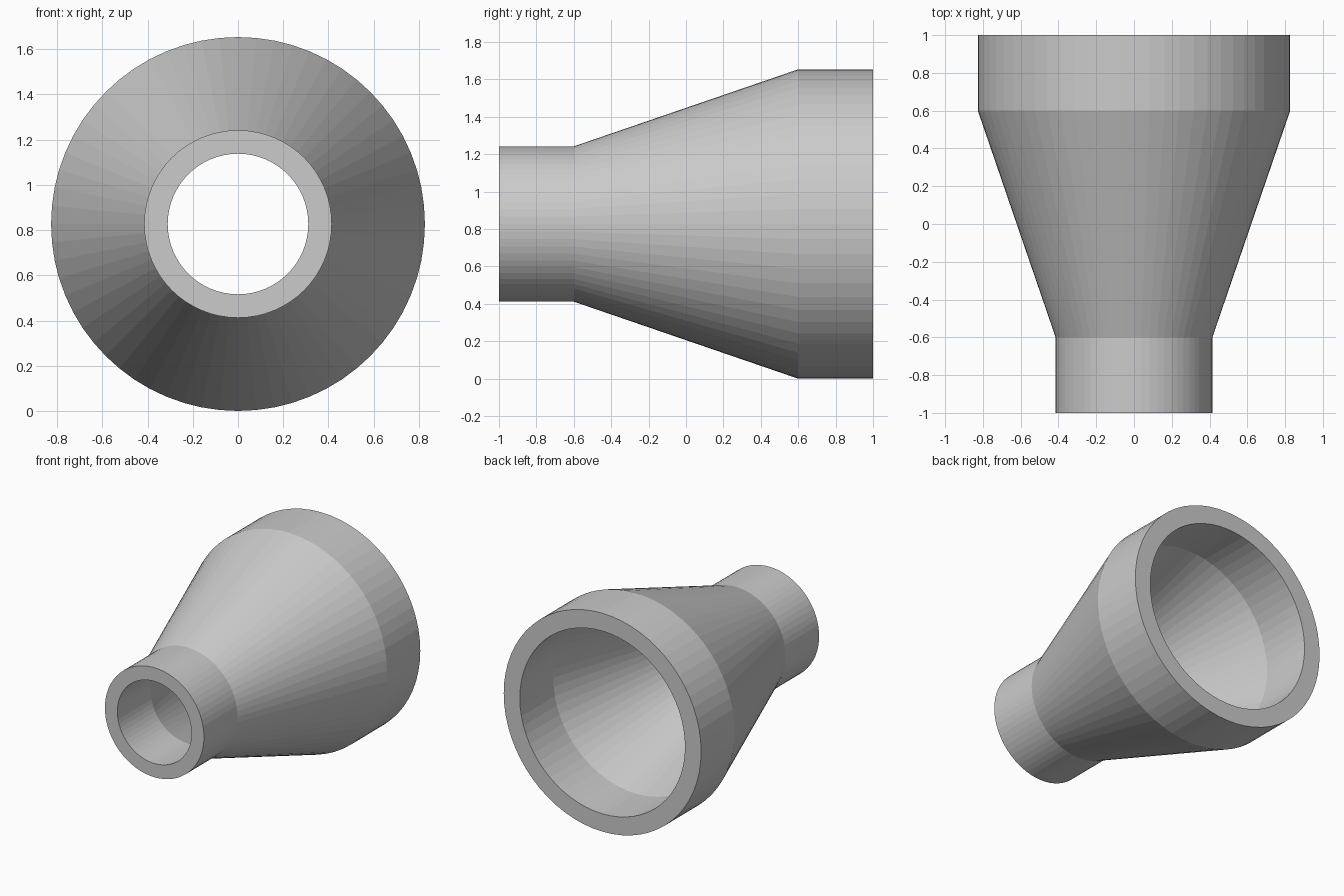
import bpy, bmesh
from math import cos, sin, tau

if "Cube" in bpy.data.objects:
    bpy.data.objects.remove(bpy.data.objects["Cube"])

SEGMENTS = 64
CENTRE_Z = 0.827

# Closed wall cross-section as (radius, y): outer skin front to back, then bore back to front
profile = [
    (0.415, -1.0), (0.415, -0.6), (0.827, 0.6), (0.827, 1.0),
    (0.692, 1.0), (0.692, 0.6), (0.311, -0.6), (0.311, -1.0),
]

# Revolve the cross-section around the y axis
bm = bmesh.new()
rings = [[bm.verts.new((r * cos(tau * i / SEGMENTS), y,
                        CENTRE_Z + r * sin(tau * i / SEGMENTS)))
          for i in range(SEGMENTS)] for r, y in profile]
for k, ring in enumerate(rings):
    following = rings[(k + 1) % len(rings)]
    for i in range(SEGMENTS):
        j = (i + 1) % SEGMENTS
        bm.faces.new((ring[i], ring[j], following[j], following[i]))
bmesh.ops.recalc_face_normals(bm, faces=bm.faces)

# Pipe reducer with flat facets
mesh = bpy.data.meshes.new("pipe_reducer")
bm.to_mesh(mesh)
bm.free()
reducer = bpy.data.objects.new("pipe_reducer", mesh)
bpy.context.collection.objects.link(reducer)
